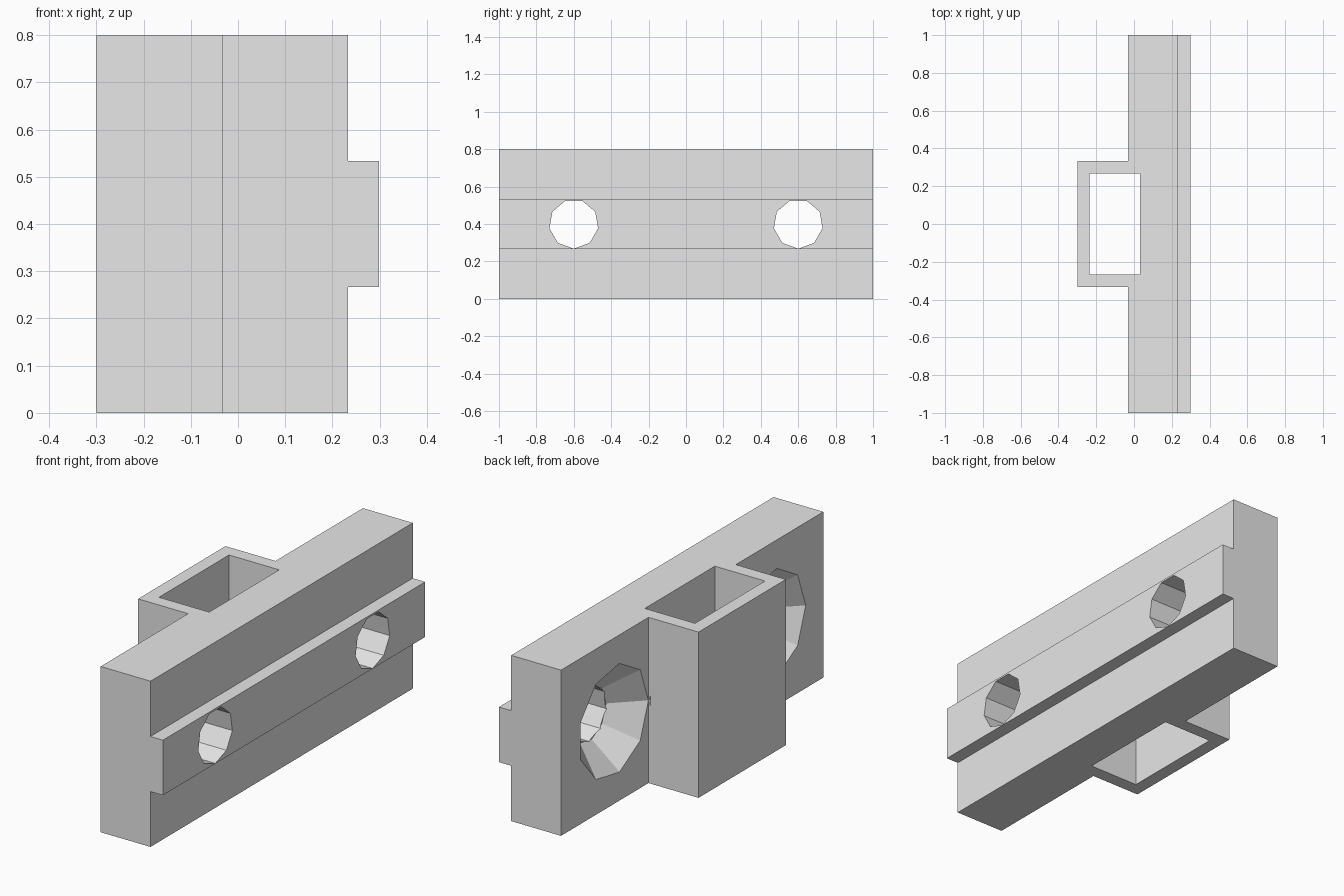
import bpy, bmesh, math

cube = bpy.data.objects.get("Cube")
if cube:
    bpy.data.objects.remove(cube, do_unlink=True)

grey = bpy.data.materials.new("plain grey")
grey.use_nodes = True
grey.diffuse_color = (0.8, 0.8, 0.8, 1)
grey.node_tree.nodes["Principled BSDF"].inputs["Base Color"].default_value = (0.8, 0.8, 0.8, 1)


def add_loft(name, rings, helper=False):
    """Closed solid skinned through rings of points."""
    bm = bmesh.new()
    loops = [[bm.verts.new(p) for p in ring] for ring in rings]
    n = len(loops[0])
    for a, b in zip(loops, loops[1:]):
        for i in range(n):
            j = (i + 1) % n
            bm.faces.new((a[i], a[j], b[j], b[i]))
    bm.faces.new(loops[0])
    bm.faces.new(loops[-1])
    bmesh.ops.recalc_face_normals(bm, faces=bm.faces)
    mesh = bpy.data.meshes.new(name)
    bm.to_mesh(mesh)
    bm.free()
    mesh.materials.append(grey)
    obj = bpy.data.objects.new(name, mesh)
    bpy.context.collection.objects.link(obj)
    if helper:
        obj.hide_render = True
        obj.hide_set(True)
        obj.display_type = 'WIRE'
    return obj


def add_prism(name, outline, z0, z1, helper=False):
    return add_loft(name, [[(x, y, z) for x, y in outline] for z in (z0, z1)], helper)


def rectangle(x0, x1, half):
    return [(x0, -half), (x1, -half), (x1, half), (x0, half)]


def ring(x, y, radius, phase):
    """Nine-sided ring facing along x."""
    angles = [math.radians(phase + 40 * i) for i in range(9)]
    return [(x, y + radius * math.cos(a), HEIGHT / 2 + radius * math.sin(a)) for a in angles]


def combine(target, other, operation):
    mod = target.modifiers.new(other.name, 'BOOLEAN')
    mod.operation = operation
    mod.solver = 'EXACT'
    mod.object = other


HEIGHT = 0.8
BACK, FACE, RAIL = -0.033, 0.233, 0.299
BORE, SINK = 0.133, 0.266

# Plate with the square sleeve on its back, as one outline
outline = [(FACE, -1), (FACE, 1), (BACK, 1), (BACK, 0.333), (-0.3, 0.333),
           (-0.3, -0.333), (BACK, -0.333), (BACK, -1)]
body = add_prism("mounting_plate", outline, 0, HEIGHT)

# Raised rail along the front face
rail = add_prism("rail", rectangle(0.2, RAIL, 1), 0.267, 0.533, True)
combine(body, rail, 'UNION')

# Rectangular slot straight through the sleeve
slot = add_prism("slot_cutter", rectangle(-0.235, 0.033, 0.267), -0.1, HEIGHT + 0.1, True)
combine(body, slot, 'DIFFERENCE')

# Countersunk screw holes
for side, y in (("left", 0.6), ("right", -0.6)):
    sink = add_loft(side + "_countersink_cutter",
                    [ring(BACK - 0.01, y, SINK + 0.01, 180), ring(0.1, y, BORE, 180)], True)
    bore = add_loft(side + "_bore_cutter",
                    [ring(0.05, y, BORE - 0.001, 270), ring(0.4, y, BORE - 0.001, 270)], True)
    combine(body, sink, 'DIFFERENCE')
    combine(body, bore, 'DIFFERENCE')
